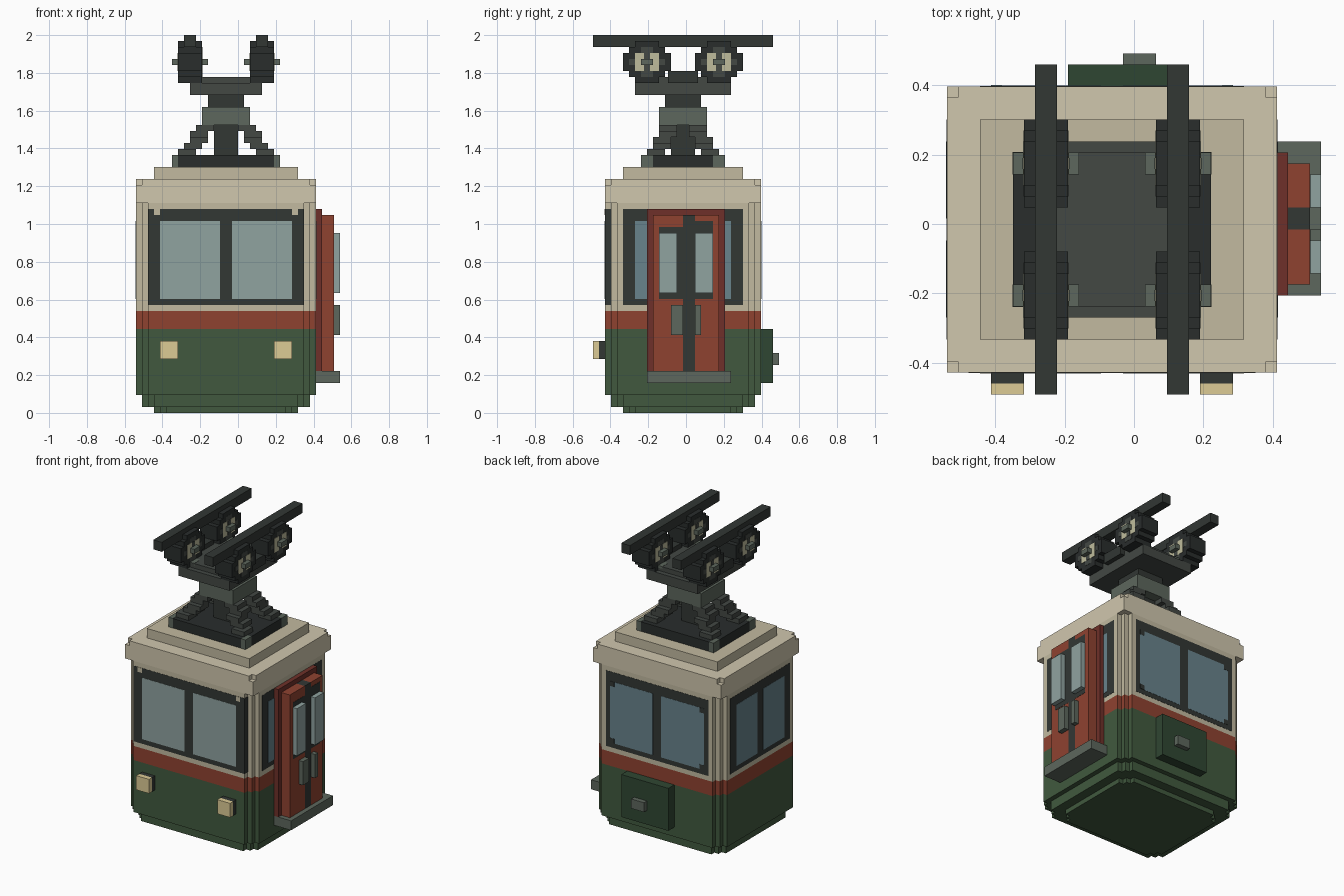
import bpy, bmesh
from mathutils import Vector

if "Cube" in bpy.data.objects:
    bpy.data.objects.remove(bpy.data.objects["Cube"])

# All sizes are in blocks, measured from the cabin centre
V = 2 / 63
OFF = Vector((-2, -0.5, 0))


def mat(name, hexcol):
    m = bpy.data.materials.new(name)
    c = [int(hexcol[i:i + 2], 16) / 255 for i in (0, 2, 4)]
    m.diffuse_color = [((x + 0.055) / 1.055) ** 2.4 for x in c] + [1]
    m.use_nodes = True
    m.node_tree.nodes["Principled BSDF"].inputs["Base Color"].default_value = m.diffuse_color
    return m


GREEN, DGREEN = mat("green", "41593E"), mat("dark_green", "2F4632")
RED, DRED = mat("red", "8F4230"), mat("dark_red", "6E3029")
CREAM, ROOF = mat("cream", "C2BAA0"), mat("roof_cream", "D0C7AE")
DARK, IRON = mat("dark", "323734"), mat("iron", "434844")
TYRE, STEEL = mat("tyre", "292D2C"), mat("steel", "5D675D")
GLASS, BLUE = mat("glass", "90A3A0"), mat("blue_glass", "68838C")
LAMP, HUB = mat("lamp", "DCCB95"), mat("hub", "BFBC9C")


def finish(name, bm, m):
    bmesh.ops.recalc_face_normals(bm, faces=bm.faces)
    for v in bm.verts:
        v.co = (v.co + OFF) * V
    me = bpy.data.meshes.new(name)
    bm.to_mesh(me)
    bm.free()
    me.materials.append(m)
    ob = bpy.data.objects.new(name, me)
    bpy.context.collection.objects.link(ob)


def boxes(name, m, *items, mx=False, my=False):
    """Boxes (x0,x1,y0,y1,z0,z1), optionally mirrored in x and/or y."""
    bm = bmesh.new()
    for x0, x1, y0, y1, z0, z1 in items:
        for sx in ((1, -1) if mx else (1,)):
            for sy in ((1, -1) if my else (1,)):
                r = bmesh.ops.create_cube(bm, size=1)
                for v in r["verts"]:
                    v.co = (sx * ((x0 + x1) / 2 + v.co.x * (x1 - x0)),
                            sy * ((y0 + y1) / 2 + v.co.y * (y1 - y0)),
                            (z0 + z1) / 2 + v.co.z * (z1 - z0))
    finish(name, bm, m)


def stepped(hx, hy, n=2):
    """Rectangle outline with stair-stepped corners."""
    q = []
    for k in range(n):
        q += [(hx - k, hy - n + k), (hx - k - 1, hy - n + k)]
    q.append((hx - n, hy))
    return (q + [(-a, b) for a, b in reversed(q)] + [(-a, -b) for a, b in q]
            + [(a, -b) for a, b in reversed(q)])


def prism(bm, outline, lo, hi, place):
    f = bm.faces.new([bm.verts.new(place(a, b, lo)) for a, b in outline])
    r = bmesh.ops.extrude_face_region(bm, geom=[f])
    d = Vector(place(0, 0, hi)) - Vector(place(0, 0, lo))
    for v in r["geom"]:
        if isinstance(v, bmesh.types.BMVert):
            v.co += d


def tiers(name, m, *layers):
    bm = bmesh.new()
    for hx, hy, z0, z1, n in layers:
        prism(bm, stepped(hx, hy, n), z0, z1, lambda a, b, c: (a, b, c))
    finish(name, bm, m)


# Cabin shell
tiers("cabin_lower", GREEN, (12, 10, 0, 1, 2), (14, 12, 1, 3, 2), (15, 13, 3, 14, 2))
tiers("cabin_stripe", RED, (15, 13, 14, 17, 2))
tiers("cabin_upper", CREAM, (15, 13, 17, 35, 2))
boxes("roof", ROOF, (-15, 15, -13, 13, 35, 38))
tiers("roof_top", ROOF, (15, 13, 38, 39, 1))
boxes("roof_step", CREAM, (-12, 12, -10, 10, 39, 41))

# Windows, set just proud of the walls
e, g = 0.04, 0.08
boxes("front_window_frame", DARK, (-13 - e, 13 + e, -13 - e, -12, 18, 34))
boxes("front_glass", GLASS, (1, 11, -13 - g, -12.5, 19, 32), mx=True)
boxes("front_frame_notch", CREAM, (11, 12, -13 - g, -12.5, 33, 34), mx=True)
boxes("back_window_frame", DARK, (-12, 12, 12, 13 + e, 18, 34))
boxes("back_glass", BLUE, (1, 11, 12.5, 13 + g, 19, 32), mx=True)
boxes("back_frame_corners", DARK, (10, 11, 12.5, 13 + 0.12, 19, 20),
      (10, 11, 12.5, 13 + 0.12, 31, 32), mx=True)
boxes("side_window_frames", DARK, (14, 15 + e, -10, 10, 18, 34), mx=True)
boxes("side_glass", BLUE, (14.5, 15 + g, 1, 8, 19, 32), mx=True, my=True)

# Headlights
boxes("headlight_housings", DARK, (8, 11, -14, -13, 9, 12), mx=True)
boxes("headlight_lenses", LAMP, (8, 11, -15, -14, 9, 12), mx=True)

# Door on the right side
boxes("door_surround", DRED, (15, 16, -6, 7, 7, 34))
boxes("door_leaves", RED, (16, 18, -5, 0, 7, 33), (16, 18, 2, 6, 7, 33))
boxes("door_centre_post", DARK, (16, 18, 0, 2, 7, 33))
boxes("door_window_frames", DARK, (17, 18 + e, -4, 0, 19, 31), (17, 18 + e, 2, 5, 19, 32))
boxes("door_glass", GLASS, (18, 19, -4, -1, 20, 30), (18, 19, 2, 5, 20, 30))
boxes("door_handles", STEEL, (18, 19, -2, 0, 13, 18), (18, 19, 2, 3, 13, 18))
boxes("door_step", STEEL, (15, 19, -6, 8, 5, 7))

# Hatch on the back
boxes("back_hatch", DGREEN, (-4, 7, 13, 15, 5, 14))
boxes("hatch_handle", STEEL, (1, 4, 15, 16, 8, 10))

# Hanger pylon with four stepped legs
boxes("pylon_base", TYRE, (-9, 9, -7, 7, 41, 43))
boxes("pylon_feet", STEEL, (8, 9 + e, 5, 7 + e, 41, 43 + e), mx=True, my=True)
boxes("pylon_column", DARK, (-2, 2, -2, 2, 43, 48))
legs = [(x - 3, x, y - 3, y, 43 + i, 44 + i)
        for i, (x, y) in enumerate([(8, 6), (7, 5), (6, 5), (6, 4), (5, 4)])]
boxes("pylon_legs", IRON, *legs, mx=True, my=True)
boxes("pylon_collar", STEEL, (-4, 4, -4, 4, 48, 51))
boxes("pylon_neck", DARK, (-3, 3, -3, 3, 51, 53))
boxes("bogie_plate", IRON, (-6, 6, -8, 8, 53, 55), (-6, 6, -7, 7, 55, 56))
boxes("plate_bolts", STEEL, (3, 4, 5, 7, 55.5, 56 + e), mx=True, my=True)
boxes("bogie_links", DARK, (5, 7, -2.5, 2.5, 55, 57), mx=True)

# Wheels, hubs and axles
wheels, hubs = bmesh.new(), bmesh.new()
for s in (-1, 1):
    for t in (-1, 1):
        def place(a, b, c):
            return (s * 6 + c, t * 6 + a, 58.5 + b)
        prism(wheels, stepped(4, 3.5), -2, 2, place)
        prism(hubs, stepped(3, 2.5), -2 - e, 2 + e, place)
finish("wheels", wheels, TYRE)
finish("hub_plates", hubs, IRON)
boxes("hub_caps", HUB, (4 - g, 8 + g, 4, 8, 57, 60), mx=True, my=True)
boxes("hub_spokes", IRON, (3.88, 8.12, 5.5, 6.5, 57, 60), mx=True, my=True)
boxes("axles", STEEL, (3, 9, 5, 7, 58, 59), mx=True, my=True)

# Cable rails
boxes("cable_rails", DARK, (5, 7, -15, 15, 61, 63), mx=True)
